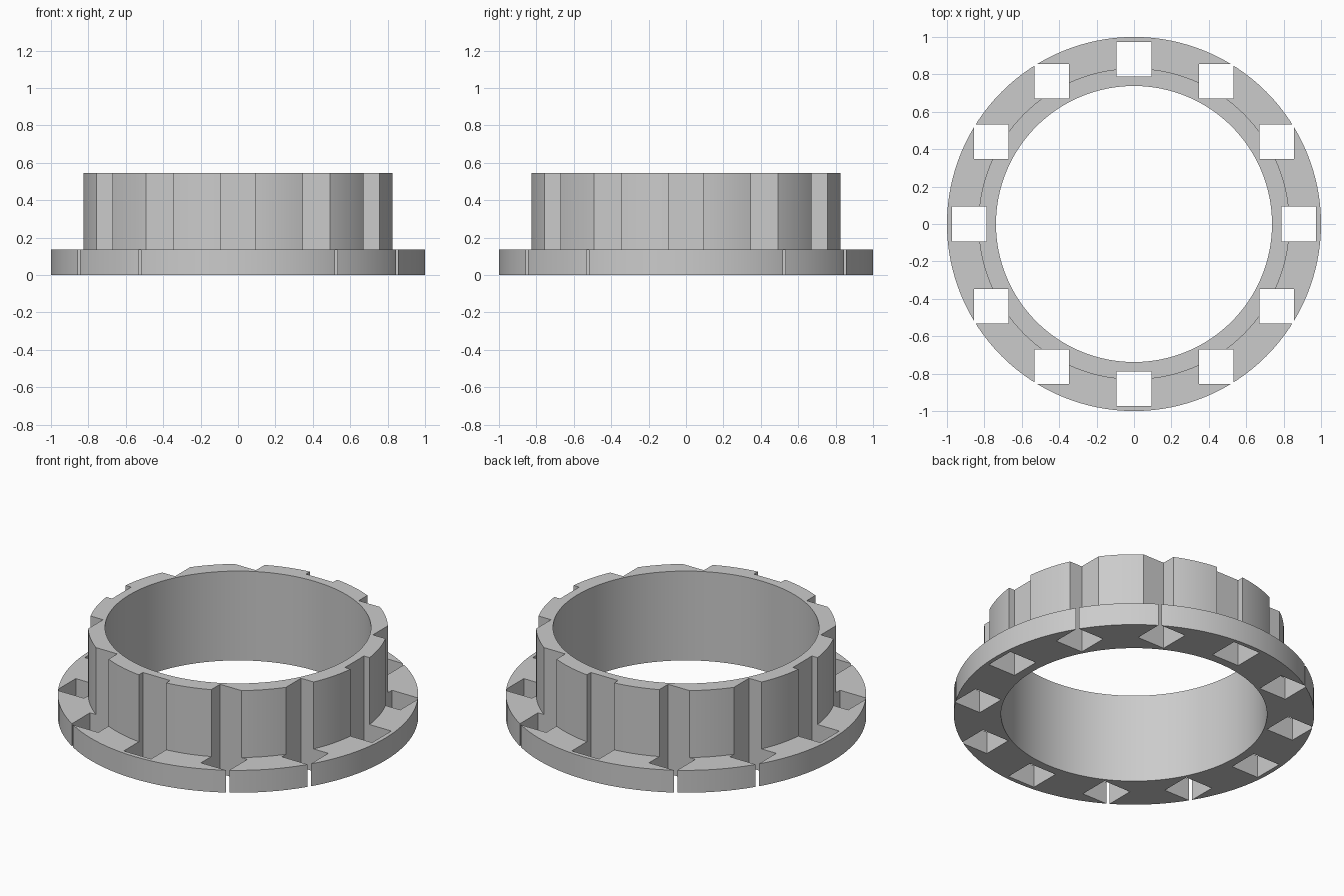
import bpy, bmesh, math

cube = bpy.data.objects.get("Cube")
if cube:
    bpy.data.objects.remove(cube, do_unlink=True)

SEGMENTS = 128
BORE, BARREL, FLANGE = 0.738, 0.832, 1.0
FLANGE_TOP, TOP = 0.137, 0.547
SLOT_SIZE, SLOT_RADIUS, SLOT_COUNT = 0.185, 0.881, 12

grey = bpy.data.materials.new("plain grey")
grey.use_nodes = True
color = (0.6, 0.6, 0.6, 1)
grey.diffuse_color = color
grey.node_tree.nodes["Principled BSDF"].inputs["Base Color"].default_value = color


def add_object(name, bm):
    bmesh.ops.recalc_face_normals(bm, faces=bm.faces)
    mesh = bpy.data.meshes.new(name)
    bm.to_mesh(mesh)
    bm.free()
    mesh.materials.append(grey)
    obj = bpy.data.objects.new(name, mesh)
    bpy.context.collection.objects.link(obj)
    return obj


# Flanged ring: closed L-shaped profile swept around z
profile = [(BORE, 0), (FLANGE, 0), (FLANGE, FLANGE_TOP),
           (BARREL, FLANGE_TOP), (BARREL, TOP), (BORE, TOP)]
bm = bmesh.new()
rings = []
for i in range(SEGMENTS):
    a = math.tau * i / SEGMENTS
    rings.append([bm.verts.new((r * math.cos(a), r * math.sin(a), z)) for r, z in profile])
for i in range(SEGMENTS):
    a, b = rings[i], rings[(i + 1) % SEGMENTS]
    for j in range(len(profile)):
        k = (j + 1) % len(profile)
        bm.faces.new((a[j], b[j], b[k], a[k]))
ring = add_object("flanged_ring", bm)

# Square slots, all aligned with the axes, cut through the full height
bm = bmesh.new()
for i in range(SLOT_COUNT):
    a = math.tau * i / SLOT_COUNT
    box = bmesh.ops.create_cube(bm, size=1)["verts"]
    bmesh.ops.scale(bm, vec=(SLOT_SIZE, SLOT_SIZE, 2), verts=box)
    bmesh.ops.translate(bm, vec=(SLOT_RADIUS * math.cos(a), SLOT_RADIUS * math.sin(a), 0), verts=box)
cutter = add_object("slot_cutter", bm)
cutter.hide_render = True

cut = ring.modifiers.new("slots", 'BOOLEAN')
cut.operation = 'DIFFERENCE'
cut.solver = 'EXACT'
cut.object = cutter

# Bake the cut, drop the cutter and smooth the round walls
bpy.ops.object.select_all(action='DESELECT')
ring.select_set(True)
bpy.context.view_layer.objects.active = ring
bpy.ops.object.modifier_apply(modifier=cut.name)
bpy.data.objects.remove(cutter, do_unlink=True)
bpy.ops.object.shade_smooth_by_angle(angle=math.radians(20))
